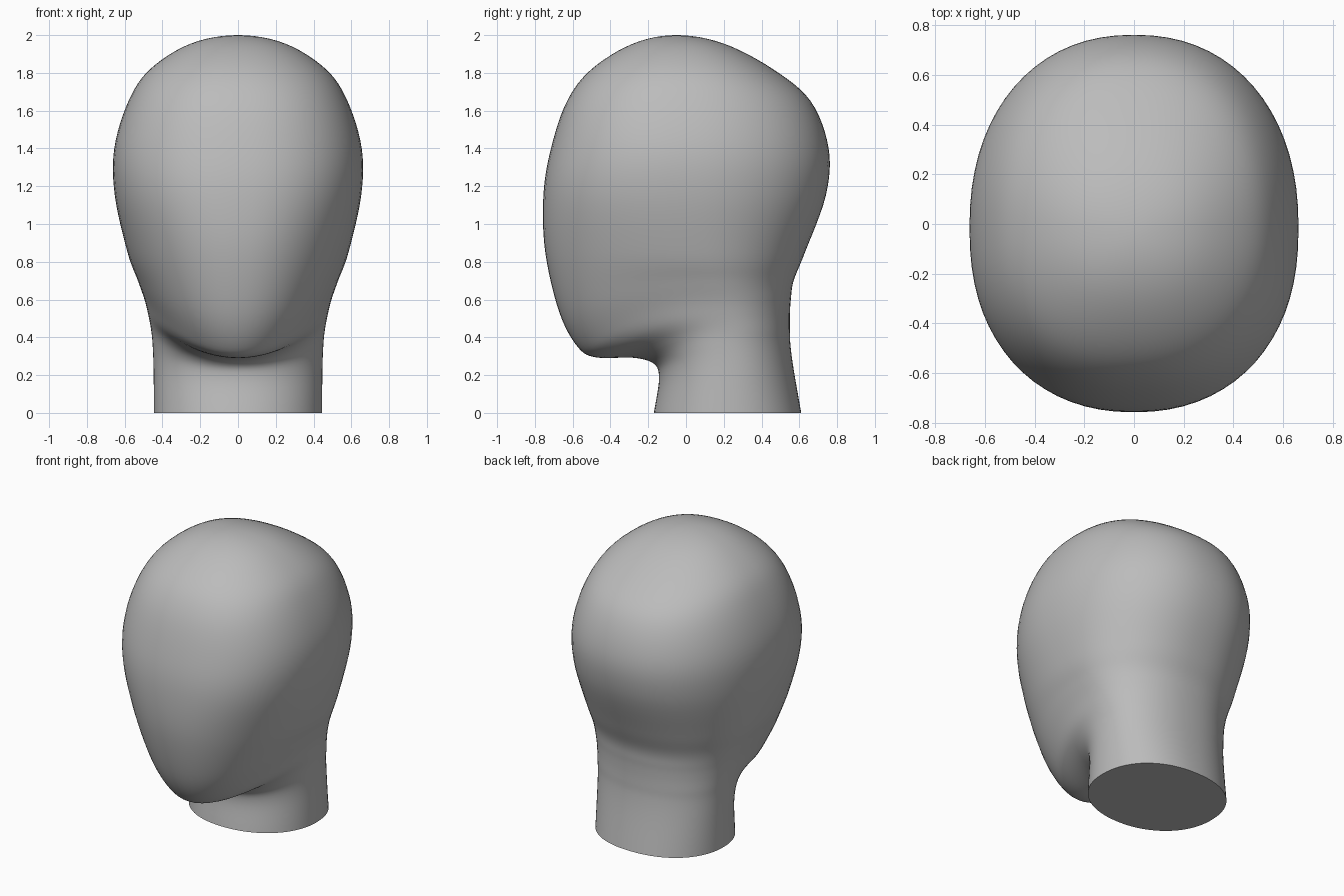
import bpy, bmesh, math

SEGMENTS = 72   # vertices around each ring
STEPS = 6       # interpolated rings between key rings

# Remove the default object
default = bpy.data.objects.get("Cube")
if default:
    bpy.data.objects.remove(default, do_unlink=True)

# Plain grey material
grey = bpy.data.materials.new("plain grey")
grey.use_nodes = True
colour = (0.5, 0.5, 0.5, 1)
grey.diffuse_color = colour
grey.node_tree.nodes["Principled BSDF"].inputs["Base Color"].default_value = colour

# Key rings from crown to neck base:
# front y, front z, half width, widest y, back y, back z, front squareness
RINGS = [
    (-.05, 2, 0, -.05, -.05, 2, 2.2),
    (-.28, 1.955, .25, -.03, .2, 1.955, 2.2),
    (-.5, 1.82, .465, -.02, .46, 1.82, 2.2),
    (-.63, 1.65, .58, -.02, .66, 1.65, 2.3),
    (-.715, 1.4, .655, -.02, .755, 1.4, 2.3),
    (-.755, 1.15, .652, 0, .74, 1.15, 2.3),
    (-.745, .85, .585, .05, .63, .85, 2.2),
    (-.67, .53, .53, .1, .57, .7, 2.1),
    (-.57, .345, .495, .14, .555, .6, 2),
    (-.47, .293, .475, .17, .55, .52, 2),
    (-.28, .292, .46, .2, .55, .44, 2),
    (-.17, .26, .452, .21, .553, .36, 2.1),
    (-.143, .18, .447, .22, .57, .23, 2.1),
    (-.17, 0, .445, .22, .61, 0, 2.1),
]


def spline(a, b, c, d, t):
    """Catmull-Rom blend between rings b and c."""
    return [q + t / 2 * (r - p + t * (2 * p - 5 * q + 4 * r - s + t * (3 * (q - r) + s - p)))
            for p, q, r, s in zip(a, b, c, d)]


def power(value, exponent):
    return math.copysign(abs(value) ** exponent, value)


def ring_points(front_y, front_z, width, side_y, back_y, back_z, squareness):
    """Rounded ring whose front half may dip below its back half."""
    for i in range(SEGMENTS):
        angle = math.tau * i / SEGMENTS
        c, s = math.cos(angle), math.sin(angle)
        e = 2 / (squareness if c > 0 else 2.2)
        end_y = front_y if c > 0 else back_y
        y = side_y + (end_y - side_y) * abs(c) ** e
        z = back_z + (front_z - back_z) * max(0, c) ** 2
        yield width * power(s, e), y, z


# Phantom rings continue the curve past both ends
first, last = RINGS[1], RINGS[-1]
before = (first[4], first[1], -first[2], first[3], first[0], first[5], first[6])
after = tuple(2 * p - q for p, q in zip(last, RINGS[-2]))
keys = [before] + RINGS + [after]

# Loft the head and neck
bm = bmesh.new()
crown = bm.verts.new((0, RINGS[0][0], RINGS[0][1]))
previous = None
for k in range(1, len(RINGS)):
    for step in range(1, STEPS + 1):
        values = spline(*keys[k - 1:k + 3], step / STEPS)
        ring = [bm.verts.new(p) for p in ring_points(*values)]
        for i in range(SEGMENTS):
            j = (i + 1) % SEGMENTS
            if previous:
                bm.faces.new((previous[i], previous[j], ring[j], ring[i]))
            else:
                bm.faces.new((crown, ring[j], ring[i]))
        previous = ring
bm.faces.new(previous)   # flat neck base
bmesh.ops.recalc_face_normals(bm, faces=bm.faces)

mesh = bpy.data.meshes.new("head_and_neck")
bm.to_mesh(mesh)
bm.free()
mesh.materials.append(grey)
head = bpy.data.objects.new("head_and_neck", mesh)
bpy.context.collection.objects.link(head)

# Smooth shading with a sharp neck rim
bpy.context.view_layer.objects.active = head
head.select_set(True)
bpy.ops.object.shade_smooth_by_angle(angle=math.radians(50))
